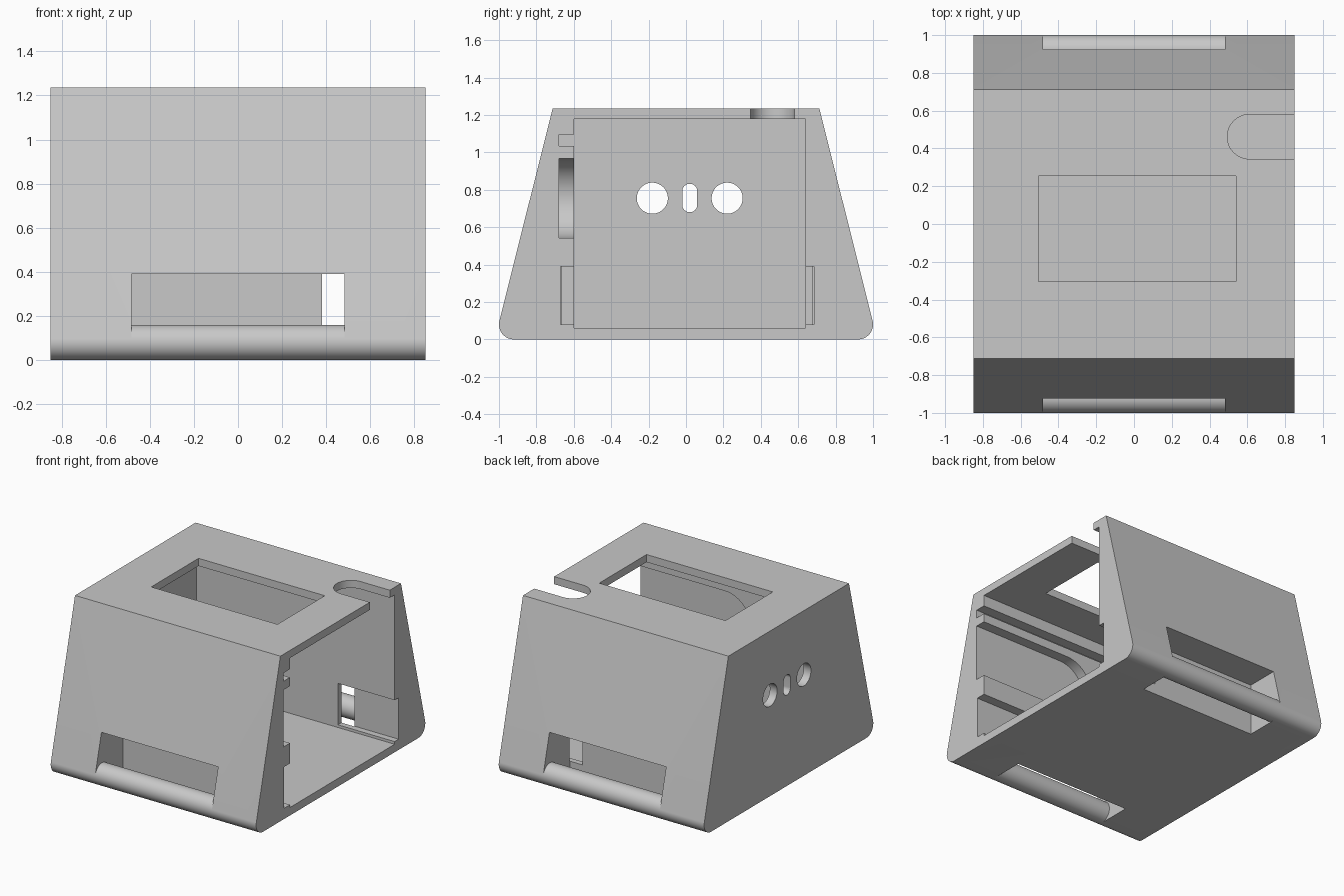
import bpy, bmesh, math
from mathutils import Vector

old = bpy.data.objects.get("Cube")
if old:
    bpy.data.objects.remove(old, do_unlink=True)

grey = bpy.data.materials.new("light_grey")
grey.use_nodes = True
GREY = (0.58, 0.58, 0.58, 1)
grey.diffuse_color = GREY
grey.node_tree.nodes["Principled BSDF"].inputs["Base Color"].default_value = GREY


def prism(name, points, axis, lo, hi):
    """Extrude a 2D outline along an axis; outline uses the other two axes in order."""
    def place(p, t):
        co = list(p)
        co.insert("xyz".index(axis), t)
        return Vector(co)
    bm = bmesh.new()
    a = [bm.verts.new(place(p, lo)) for p in points]
    b = [bm.verts.new(place(p, hi)) for p in points]
    n = len(points)
    bm.faces.new(a)
    bm.faces.new(b)
    for i in range(n):
        j = (i + 1) % n
        bm.faces.new((a[i], a[j], b[j], b[i]))
    bmesh.ops.recalc_face_normals(bm, faces=bm.faces)
    mesh = bpy.data.meshes.new(name)
    bm.to_mesh(mesh)
    bm.free()
    mesh.materials.append(grey)
    obj = bpy.data.objects.new(name, mesh)
    bpy.context.scene.collection.objects.link(obj)
    return obj


def arc(cx, cy, r, start, end, steps=24):
    angles = [math.radians(start + (end - start) * i / steps) for i in range(steps + 1)]
    return [(cx + r * math.cos(t), cy + r * math.sin(t)) for t in angles]


def circle(cx, cy, r, steps=64):
    return arc(cx, cy, r, 0, 360, steps)[:-1]


def box(name, x, y, z):
    return prism(name, [(x[0], y[0]), (x[1], y[0]), (x[1], y[1]), (x[0], y[1])], "z", *z)


# Body: tapered profile with rounded lower edges
W, H, R, BAR_Y = 0.85, 1.235, 0.08, 0.92
right = arc(BAR_Y, R, R, -90, 14.15) + [(0.713, H)]
left = [(-y, z) for y, z in reversed(right)]
body = prism("enclosure_body", right + left, "x", -W, W)

# Main cavity, open on the left side, with the top window
cutters = [
    box("cavity_cut", (-0.79, 1), (-0.60, 0.638), (0.06, 1.178)),
    box("window_cut", (-0.505, 0.54), (-0.305, 0.255), (1.1, 1.4)),
]

# Cable notch in the top panel
notch = arc(0.612, 0.462, 0.118, 90, 270) + [(1, 0.344), (1, 0.58)]
cutters.append(prism("cable_notch_cut", notch, "z", 1.1, 1.4))

# Sensor holes and centre slot in the end wall
for y in (-0.18, 0.22):
    cutters.append(prism("round_hole_cut", circle(y, 0.755, 0.083), "x", -1, -0.7))
slot = arc(0.02, 0.792, 0.04, 0, 180) + arc(0.02, 0.72, 0.04, 180, 360)
cutters.append(prism("centre_slot_cut", slot, "x", -1, -0.7))

# Grooves in the front inner wall: narrow rail and round-ended recess
cutters.append(box("rail_cut", (-0.79, 1), (-0.678, -0.5), (1.033, 1.095)))
recess = arc(0.1, 0.755, 0.213, 90, 270, 32) + [(1, 0.542), (1, 0.968)]
cutters.append(prism("recess_cut", recess, "y", -0.678, -0.5))

# Lower pockets inside the front and back walls
cutters.append(box("front_pocket_cut", (0.38, 1), (-0.672, -0.5), (0.08, 0.39)))
cutters.append(box("back_pocket_cut", (0.38, 1), (0.5, 0.685), (0.08, 0.39)))

# Strap passages through the sloped faces and the floor
cutters.append(box("front_strap_cut", (-0.483, 0.483), (-1.2, -0.668), (-0.2, 0.39)))
cutters.append(box("back_strap_cut", (-0.483, 0.483), (0.68, 1.2), (-0.2, 0.39)))

for cutter in cutters:
    cutter.hide_render = True
    mod = body.modifiers.new(cutter.name, "BOOLEAN")
    mod.operation = "DIFFERENCE"
    mod.solver = "EXACT"
    mod.object = cutter

# Bake the cuts and remove the cutters
bpy.context.view_layer.update()
graph = bpy.context.evaluated_depsgraph_get()
cut_mesh = bpy.data.meshes.new_from_object(body.evaluated_get(graph))
body.modifiers.clear()
body.data = cut_mesh
for cutter in cutters:
    bpy.data.objects.remove(cutter, do_unlink=True)

# Round strap bars flush with the lower edges
parts = [body]
for name, side in (("front_strap_bar", -1), ("back_strap_bar", 1)):
    parts.append(prism(name, circle(side * BAR_Y, R, R), "x", -0.483, 0.483))

for obj in bpy.context.selected_objects:
    obj.select_set(False)
for obj in parts:
    obj.select_set(True)
bpy.context.view_layer.objects.active = body
bpy.ops.object.shade_smooth_by_angle(angle=math.radians(30))
